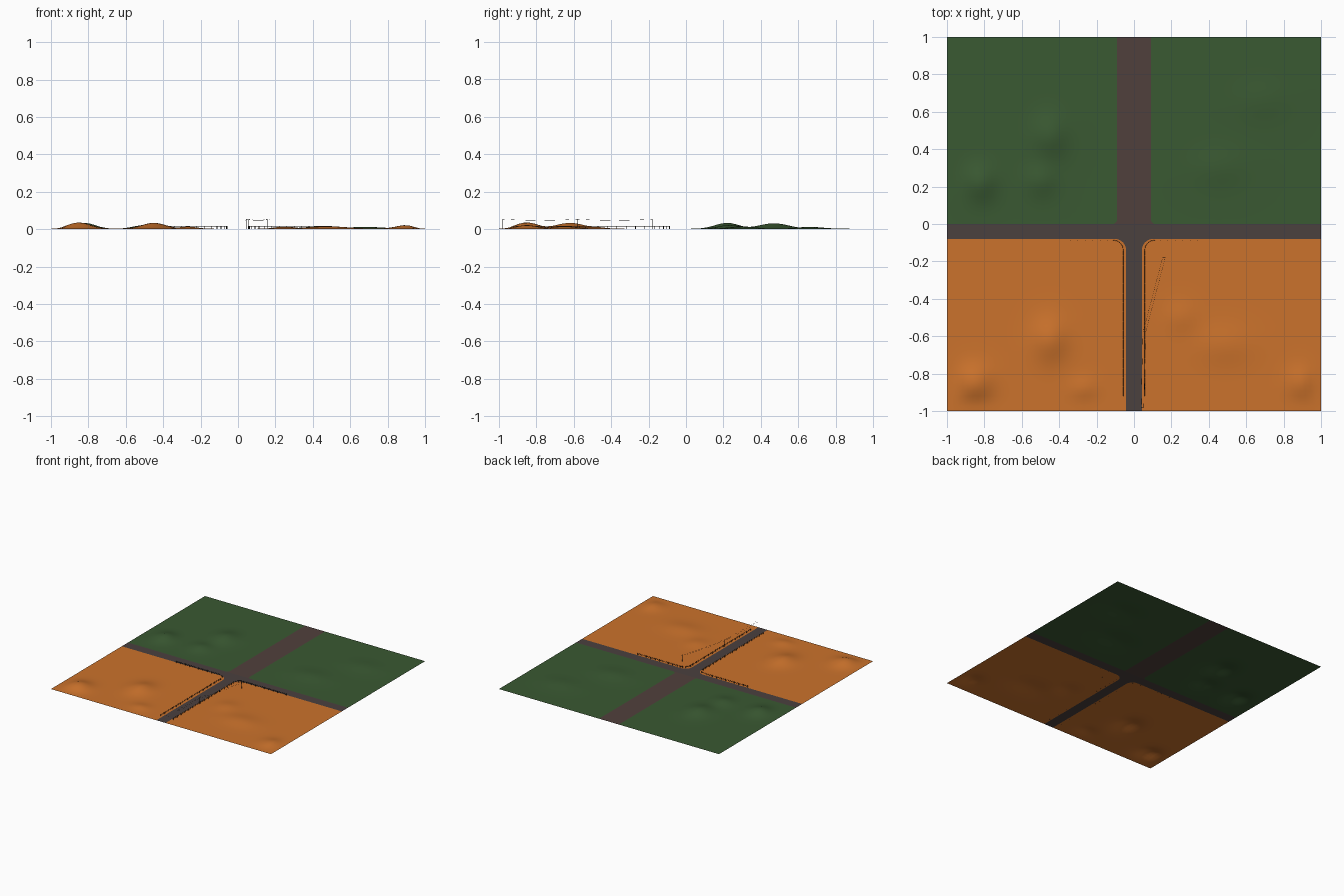
import bpy, bmesh, math
from mathutils import Vector

if "Cube" in bpy.data.objects:
    bpy.data.objects.remove(bpy.data.objects["Cube"])


def material(name, rgb):
    m = bpy.data.materials.new(name)
    m.diffuse_color = (*rgb, 1)
    m.use_nodes = True
    m.node_tree.nodes["Principled BSDF"].inputs["Base Color"].default_value = m.diffuse_color
    return m


ORANGE = material("orange_soil", (0.60, 0.170, 0.025))
GREEN = material("green_grass", (0.042, 0.100, 0.032))
ASPHALT = material("grey_asphalt", (0.070, 0.052, 0.049))
BROWN = material("brown_road", (0.081, 0.051, 0.045))
DARK = material("dark_wood", (0.015, 0.013, 0.012))
GROUND = 0.002

# Low hills: x, y, radius x, radius y, height
HILLS = [(-0.85, -0.85, 0.09, 0.09, 0.034), (-0.45, -0.62, 0.09, 0.11, 0.032),
         (-0.27, -0.88, 0.07, 0.06, 0.012), (0.48, -0.65, 0.15, 0.10, 0.013),
         (0.90, -0.85, 0.08, 0.08, 0.020), (0.25, -0.50, 0.08, 0.08, 0.011),
         (-0.82, 0.22, 0.08, 0.09, 0.032), (-0.45, 0.47, 0.09, 0.11, 0.030),
         (-0.50, 0.23, 0.08, 0.08, 0.020), (0.45, 0.30, 0.14, 0.10, 0.012),
         (0.68, 0.66, 0.14, 0.10, 0.010)]


def height(x, y):
    h = sum(a * math.exp(-((x - cx) / rx) ** 2 - ((y - cy) / ry) ** 2)
            for cx, cy, rx, ry, a in HILLS)
    edge = min(1 - abs(x), 1 - abs(y), abs(x) - 0.09,
               y if y > -0.08 else -0.10 - y)
    return GROUND + h * max(0, min(1, edge / 0.09))


def sheet(name, rows, mat):
    """Surface through equally long rows of points."""
    bm = bmesh.new()
    grid = [[bm.verts.new(p) for p in row] for row in rows]
    for a, b in zip(grid, grid[1:]):
        for i in range(len(a) - 1):
            bm.faces.new((a[i], a[i + 1], b[i + 1], b[i]))
    bmesh.ops.recalc_face_normals(bm, faces=bm.faces)
    if sum(f.normal.z for f in bm.faces) < 0:
        bmesh.ops.reverse_faces(bm, faces=bm.faces)
    me = bpy.data.meshes.new(name)
    bm.to_mesh(me)
    bm.free()
    me.materials.append(mat)
    me.shade_smooth()
    ob = bpy.data.objects.new(name, me)
    bpy.context.collection.objects.link(ob)


# Each half: field on both sides of a side road that flares into the crossing
def half(label, y0, sign, half_width, radius, field_mat, road_mat):
    steps = [radius * (1 - math.cos(math.pi / 2 * i / 8)) for i in range(9)]
    length = 1 - abs(y0)
    steps += [radius + (length - radius) * i / 32 for i in range(1, 33)]

    def inner(d):
        if d >= radius:
            return half_width
        return half_width + radius - math.sqrt(radius ** 2 - (radius - d) ** 2)

    for side, s in (("left", -1), ("right", 1)):
        rows = []
        for d in steps:
            y, a = y0 + sign * d, inner(d)
            xs = [s * (a + (1 - a) * i / 34) for i in range(35)]
            rows.append([(x, y, height(x, y)) for x in xs])
        sheet(f"{label}_field_{side}", rows, field_mat)
    sheet(f"{label}_road", [[(-inner(d), y0 + sign * d, GROUND),
                             (inner(d), y0 + sign * d, GROUND)] for d in steps], road_mat)


half("front", -0.08, -1, 0.042, 0.06, ORANGE, ASPHALT)
half("back", 0.0, 1, 0.09, 0.025, GREEN, BROWN)
sheet("cross_road", [[(-1, -0.08, GROUND), (1, -0.08, GROUND)],
                     [(-1, 0, GROUND), (1, 0, GROUND)]], ASPHALT)


def tubes(name, lines, radius):
    """Thin square bars along polylines."""
    cu = bpy.data.curves.new(name, "CURVE")
    cu.dimensions = "3D"
    cu.bevel_depth = radius
    cu.bevel_resolution = 0
    cu.use_fill_caps = True
    for pts in lines:
        sp = cu.splines.new("POLY")
        sp.points.add(len(pts) - 1)
        for p, co in zip(sp.points, pts):
            p.co = (*co, 1)
    cu.materials.append(DARK)
    ob = bpy.data.objects.new(name, cu)
    bpy.context.collection.objects.link(ob)


# Fences: along the cross road, round the corner, then beside the front road
for side, s in (("left", -1), ("right", 1)):
    path = [(s * (0.50 - 0.04 * i), -0.086) for i in range(10)]
    path += [(s * (0.112 - 0.055 * math.sin(a)), -0.141 + 0.055 * math.cos(a))
             for a in (math.pi / 8 * i for i in range(5))]
    path += [(s * 0.057, -0.17 - 0.05 * i) for i in range(16)]
    tubes(f"fence_posts_{side}",
          [[(x, y, 0.001), (x, y, 0.0165)] for x, y in path], 0.0018)
    tubes(f"fence_rails_{side}",
          [[(x, y, z) for x, y in path] for z in (0.009, 0.0148)], 0.0008)

# Utility poles with cross arms and sagging wires
poles = [(0.045, -0.98), (0.055, -0.58), (0.16, -0.18)]
tubes("utility_poles", [[(x, y, 0.001), (x, y, 0.055)] for x, y in poles], 0.0012)
tubes("pole_arms", [[(x - 0.008, y, 0.052), (x + 0.008, y, 0.052)] for x, y in poles], 0.0008)
wires = []
for a, b in zip(poles, poles[1:]):
    for dx in (-0.007, 0.007):
        p, q = Vector((a[0] + dx, a[1], 0.053)), Vector((b[0] + dx, b[1], 0.053))
        wires.append([p.lerp(q, t / 10) - Vector((0, 0, 0.024 * t / 10 * (1 - t / 10)))
                      for t in range(11)])
tubes("wires", wires, 0.0004)
